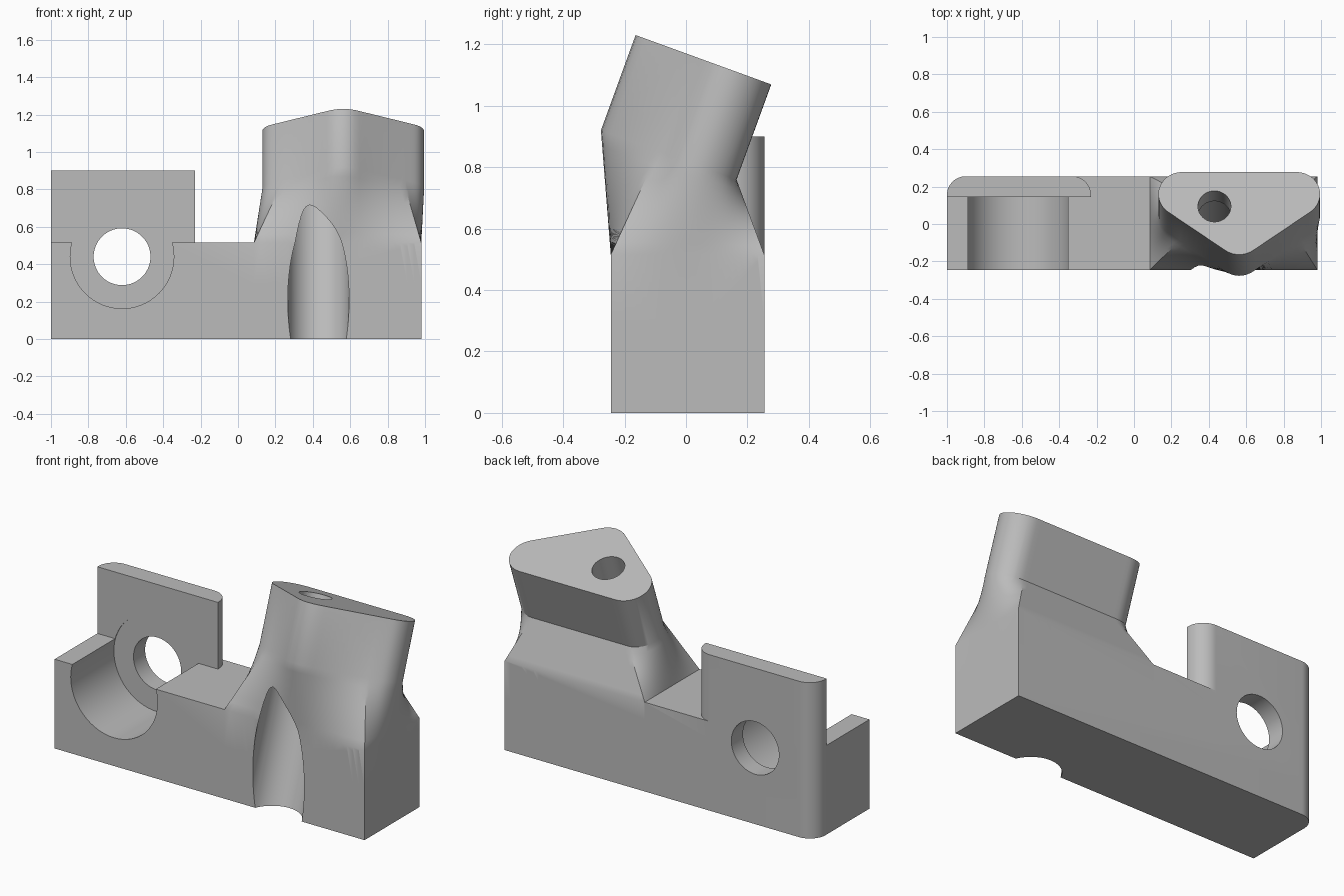
import bpy
import math
from mathutils import Vector

if "Cube" in bpy.data.objects:
    bpy.data.objects.remove(bpy.data.objects["Cube"], do_unlink=True)

grey = bpy.data.materials.new("plain grey")
grey.use_nodes = True
colour = (0.5, 0.5, 0.5, 1)
grey.diffuse_color = colour
grey.node_tree.nodes["Principled BSDF"].inputs["Base Color"].default_value = colour


def loft(name, rings):
    """Closed solid skinned through rings of equal point count."""
    n = len(rings[0])
    verts = [p for ring in rings for p in ring]
    faces = [list(range(n))[::-1], list(range(n * (len(rings) - 1), n * len(rings)))]
    for k in range(len(rings) - 1):
        a, b = k * n, (k + 1) * n
        for i in range(n):
            j = (i + 1) % n
            if k_is_twisted(rings, k):
                faces += [(a + i, a + j, b + j), (a + i, b + j, b + i)]
            else:
                faces.append((a + i, a + j, b + j, b + i))
    mesh = bpy.data.meshes.new(name)
    mesh.from_pydata(verts, [], faces)
    mesh.materials.append(grey)
    obj = bpy.data.objects.new(name, mesh)
    bpy.context.scene.collection.objects.link(obj)
    return obj


def k_is_twisted(rings, k):
    """Only skins between differently shaped rings need triangles."""
    shift = [q - p for p, q in zip(rings[k], rings[k + 1])]
    return any((s - shift[0]).length > 1e-4 for s in shift)


def arc(x, y, r, start, end, n=16):
    angles = [math.radians(start + (end - start) * i / n) for i in range(n + 1)]
    return [Vector((x + r * math.cos(a), y + r * math.sin(a))) for a in angles]


def prism(name, outline, low, high):
    return loft(name, [[Vector((p[0], p[1], z)) for p in outline] for z in (low, high)])


def rod(name, start, end, radius):
    """Cylinder between two points."""
    axis = end - start
    turn = axis.to_track_quat('Z', 'Y')
    circle = [turn @ p.to_3d() for p in arc(0, 0, radius, 0, 360, 64)[:-1]]
    return loft(name, [[p + start for p in circle], [p + end for p in circle]])


def combine(target, tool, operation):
    mod = target.modifiers.new("join", 'BOOLEAN')
    mod.operation, mod.solver, mod.object = operation, 'EXACT', tool
    graph = bpy.context.evaluated_depsgraph_get()
    mesh = bpy.data.meshes.new_from_object(target.evaluated_get(graph))
    target.modifiers.clear()
    target.data = mesh
    bpy.data.objects.remove(tool, do_unlink=True)


def resample(path, n):
    """n points evenly spaced along a path, leaving out its end."""
    lengths = [(b - a).length for a, b in zip(path, path[1:])]
    step, out = sum(lengths) / n, []
    for i in range(n):
        d, k = i * step, 0
        while k < len(lengths) - 1 and d > lengths[k]:
            d -= lengths[k]
            k += 1
        out.append(path[k].lerp(path[k + 1], d / lengths[k]))
    return out


LEFT, RIGHT, FRONT, BACK = -1, 0.98, -0.245, 0.255
DECK, ROUND = 0.515, 0.1

# Base block with one rounded back corner
corner = arc(LEFT + ROUND, BACK - ROUND, ROUND, 90, 180)
body = prism("bracket_body", [(LEFT, FRONT), (RIGHT, FRONT), (RIGHT, BACK)] + corner, 0, DECK)

# Rounded back edge of the deck between plate and column
edge = arc(BACK - ROUND, DECK - ROUND, ROUND, 0, 90) + [
    Vector((BACK - ROUND, DECK + ROUND)), Vector((BACK + ROUND, DECK + ROUND)),
    Vector((BACK + ROUND, DECK - ROUND))]
combine(body, loft("edge_cutter", [[Vector((x, p.x, p.y)) for p in edge]
                                   for x in (-0.34, 0.09)]), 'DIFFERENCE')

# Upright mounting plate
plate = [(LEFT, 0.145), (-0.23, 0.145)] + arc(-0.23 - ROUND, BACK - ROUND, ROUND, 0, 90) + corner
combine(body, prism("mounting_plate", plate, 0.2, 0.9), 'UNION')

# Column: rectangular foot blending into a leaning rounded triangle
tilt = math.radians(20)
origin = Vector((0, -0.277, 0.92))
lean = Vector((0, math.sin(tilt), math.cos(tilt)))
depth = Vector((0, math.cos(tilt), -math.sin(tilt)))


def on_column(x, v, h):
    return origin + Vector((x, 0, 0)) + depth * v + lean * h


R, SIDE = 0.125, 35.6
tip = arc(0.5625, R, R, 270 - SIDE, 270 + SIDE)
right_arc = arc(0.87, 0.345, R, SIDE - 90, 90)
left_arc = arc(0.255, 0.345, R, 90, 270 - SIDE)
right_split = right_arc[0].lerp(tip[-1], 0.2)
left_split = left_arc[-1].lerp(tip[0], 0.2)
sides = [[left_split] + tip + [right_split], [right_split] + right_arc,
         [right_arc[-1], left_arc[0]], left_arc + [left_split]]
feet = [Vector(p) for p in ((0.085, FRONT), (RIGHT, FRONT), (RIGHT, BACK), (0.085, BACK))]
COUNT = 24
section = [p for side in sides for p in resample(side, COUNT)]
foot = [p for i in range(4) for p in resample([feet[i], feet[(i + 1) % 4]], COUNT)]
lower = [Vector((p.x, p.y, DECK)) for p in foot]
upper = [on_column(p.x, p.y, 0) for p in section]
STEPS = 8
rings = [[Vector((p.x, p.y, 0.3)) for p in foot]]
rings += [[a.lerp(b, k / STEPS) for a, b in zip(lower, upper)] for k in range(STEPS + 1)]
rings.append([on_column(p.x, p.y, 0.33) for p in section])
combine(body, loft("column", rings), 'UNION')

# Plate bore with its wide recess
bore = Vector((-0.62, 0, 0.44))
for name, y, radius in (("recess", 0.149, 0.277), ("bolt_hole", 0.5, 0.152)):
    cutter = rod(name, bore + Vector((0, -0.5, 0)), bore + Vector((0, y, 0)), radius)
    combine(body, cutter, 'DIFFERENCE')

# Leaning column bore; its wide lower part breaks out of the front face
for name, top, radius in (("channel", 0.17, 0.164), ("column_hole", 0.5, 0.088)):
    cutter = rod(name, on_column(0.43, 0.275, -1.3), on_column(0.43, 0.275, top), radius)
    combine(body, cutter, 'DIFFERENCE')

bpy.ops.object.select_all(action='DESELECT')
bpy.context.view_layer.objects.active = body
body.select_set(True)
bpy.ops.object.shade_smooth_by_angle(angle=math.radians(25))
